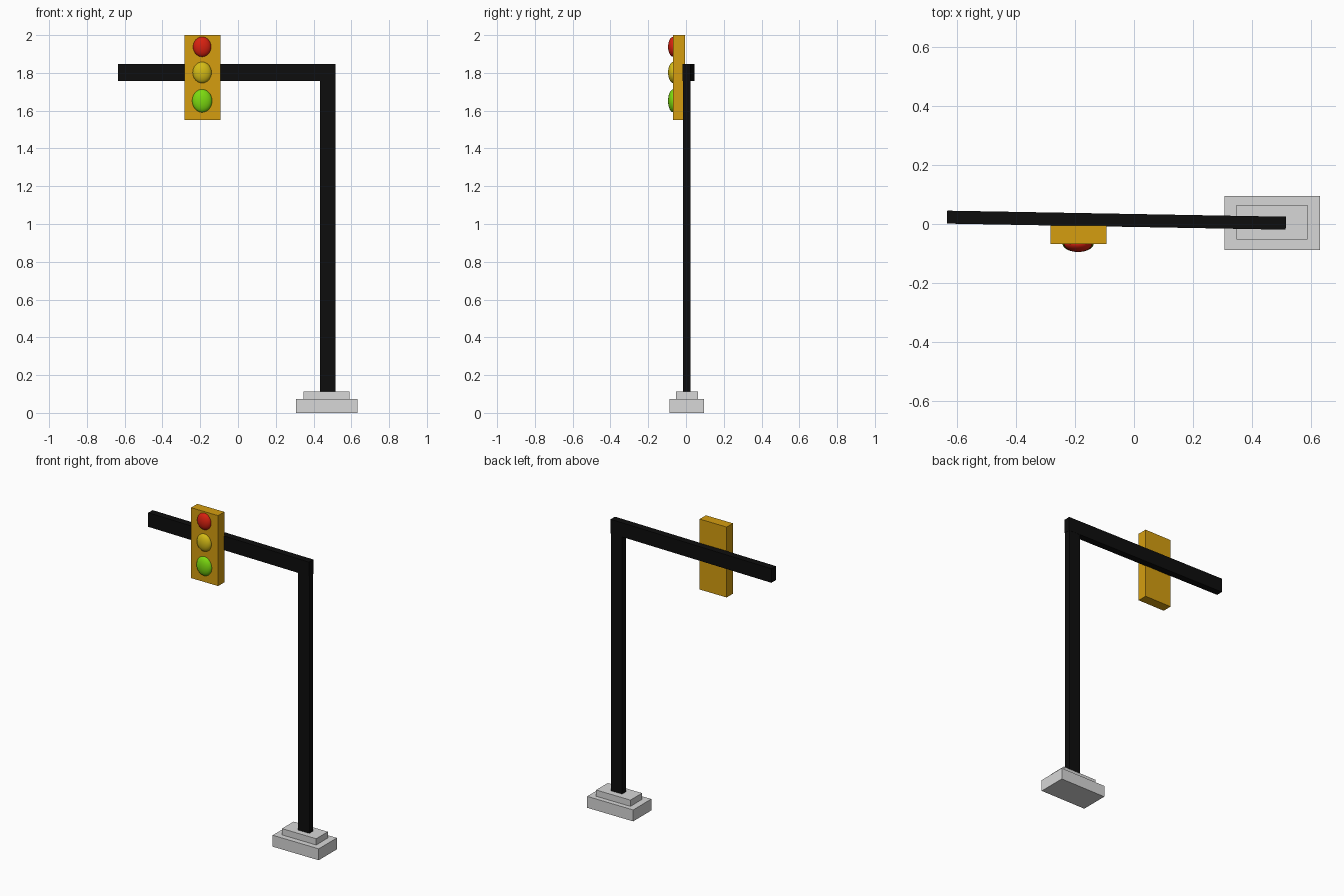
import bpy
import bmesh
from mathutils import Matrix, Vector

cube = bpy.data.objects.get("Cube")
if cube:
    bpy.data.objects.remove(cube, do_unlink=True)


def material(name, rgb):
    mat = bpy.data.materials.new(name)
    mat.use_nodes = True
    color = (*rgb, 1)
    mat.diffuse_color = color
    mat.node_tree.nodes["Principled BSDF"].inputs["Base Color"].default_value = color
    return mat


concrete = material("concrete grey", (0.68, 0.68, 0.68))
black = material("black metal", (0.004, 0.004, 0.004))
amber = material("housing amber", (0.66, 0.34, 0.005))
red = material("red glass", (0.68, 0.015, 0.005))
yellow = material("yellow glass", (0.66, 0.5, 0.008))
green = material("green glass", (0.2, 0.7, 0.005))


def add_object(name, bm, mat):
    mesh = bpy.data.meshes.new(name)
    bm.to_mesh(mesh)
    bm.free()
    mesh.materials.append(mat)
    obj = bpy.data.objects.new(name, mesh)
    bpy.context.collection.objects.link(obj)
    return obj


def box(name, low, high, mat):
    low, high = Vector(low), Vector(high)
    bm = bmesh.new()
    bmesh.ops.create_cube(bm, size=1, matrix=Matrix.Diagonal((*(high - low), 1)))
    obj = add_object(name, bm, mat)
    obj.location = (low + high) / 2
    return obj


def lens(name, z, half_width, half_height, mat):
    bm = bmesh.new()
    bmesh.ops.create_uvsphere(bm, u_segments=32, v_segments=16, radius=1)
    obj = add_object(name, bm, mat)
    obj.location = (-0.19, -0.067, z)
    obj.scale = (half_width, 0.028, half_height)
    obj.data.shade_smooth()


# Stepped footing
box("base_slab", (0.307, -0.088, 0), (0.632, 0.095, 0.073), concrete)
box("base_step", (0.348, -0.053, 0.073), (0.59, 0.064, 0.113), concrete)

# Upright post, and an arm swung slightly backwards
box("post", (0.435, -0.016, 0.113), (0.515, 0.024, 1.846), black)
arm = box("arm", (-0.635, -0.009, 1.757), (0.516, 0.035, 1.847), black)
arm.rotation_euler.z = -0.018

# Signal head
box("signal_housing", (-0.284, -0.068, 1.55), (-0.093, -0.005, 2), amber)
lens("red_lens", 1.938, 0.048, 0.053, red)
lens("yellow_lens", 1.802, 0.05, 0.056, yellow)
lens("green_lens", 1.652, 0.053, 0.061, green)
